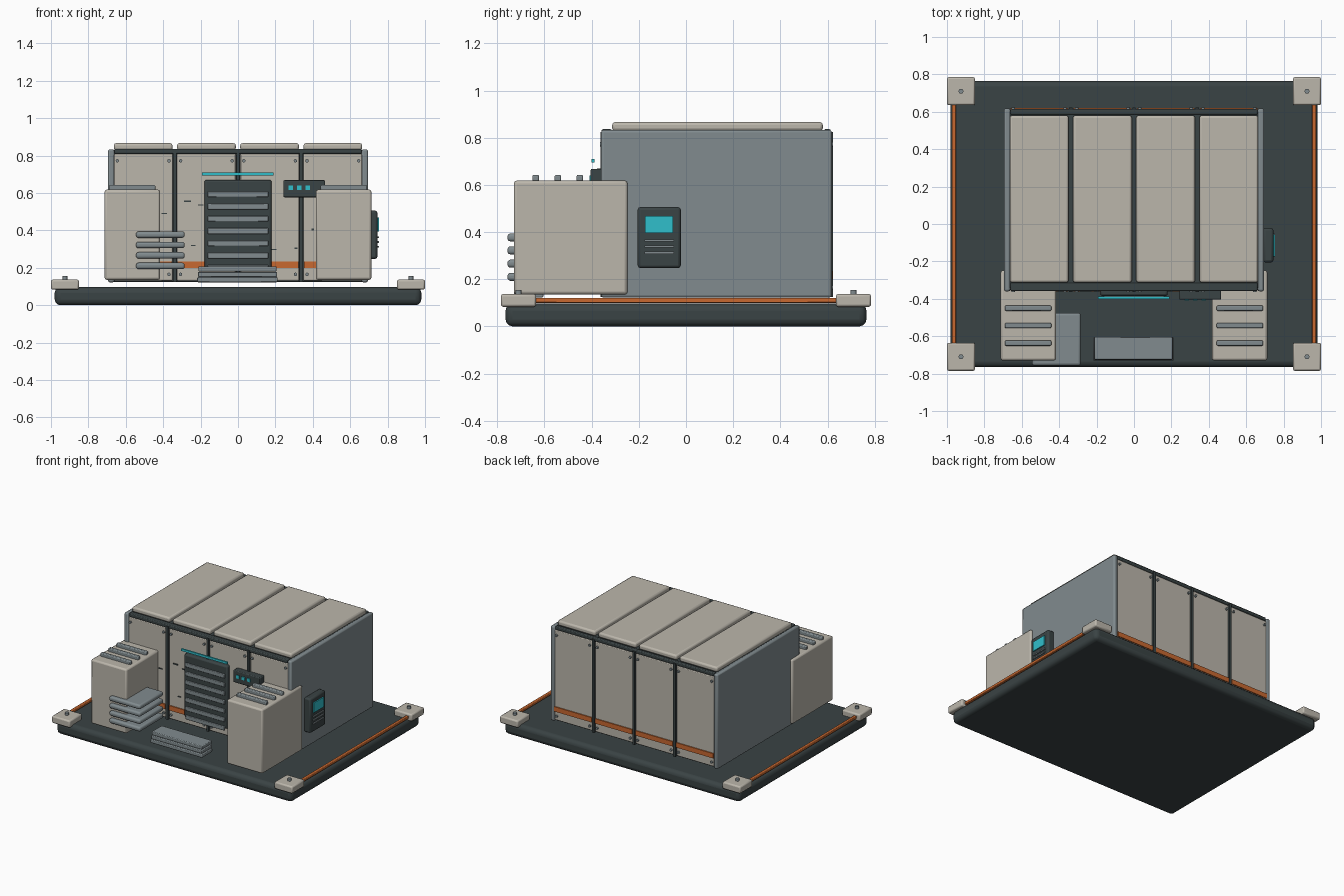
import bpy
from math import pi

cube = bpy.data.objects.get("Cube")
if cube:
    bpy.data.objects.remove(cube, do_unlink=True)


def material(name, r, g, b):
    m = bpy.data.materials.new(name)
    m.use_nodes = True
    m.diffuse_color = (r, g, b, 1)
    m.node_tree.nodes["Principled BSDF"].inputs["Base Color"].default_value = (r, g, b, 1)
    return m


CREAM = material("warm cream", 0.50, 0.47, 0.41)
GREY = material("steel grey", 0.22, 0.26, 0.275)
DARK = material("dark slate", 0.042, 0.056, 0.058)
ORANGE = material("safety orange", 0.58, 0.14, 0.03)
CYAN = material("cyan glow", 0.03, 0.52, 0.60)


def finish(name, mat, bevel=0, segments=2):
    ob = bpy.context.object
    ob.name = name
    ob.data.materials.append(mat)
    if bevel:
        mod = ob.modifiers.new("Bevel", "BEVEL")
        mod.width = bevel
        mod.segments = segments
        bpy.ops.object.shade_smooth_by_angle()
    return ob


def box(name, mat, x, y, z, bevel=0, segments=2):
    """Box given by its (low, high) extent on each axis."""
    ext = (x, y, z)
    bpy.ops.mesh.primitive_cube_add(size=1, location=[(a + b) / 2 for a, b in ext])
    ob = bpy.context.object
    ob.scale = [abs(b - a) for a, b in ext]
    bpy.ops.object.transform_apply(location=False, rotation=False, scale=True)
    return finish(name, mat, bevel, segments)


def bolt(name, loc, radius, depth, along_y=False):
    bpy.ops.mesh.primitive_cylinder_add(vertices=12, radius=radius, depth=depth, location=loc,
                                        rotation=(pi / 2 if along_y else 0, 0, 0))
    return finish(name, GREY)


def span(centre, size):
    return (centre - size / 2, centre + size / 2)


# Base slab, corner feet and side rails
box("base_slab", DARK, (-0.98, 0.98), (-0.765, 0.765), (0, 0.096), 0.03, 3)
for sx in (-1, 1):
    for sy in (-1, 1):
        box("corner_block", CREAM, span(sx * 0.925, 0.15), span(sy * 0.71, 0.15),
            (0.083, 0.137), 0.01)
        bolt("corner_bolt", (sx * 0.925, sy * 0.71, 0.145), 0.013, 0.02)
    box("side_rail", ORANGE, span(sx * 0.962, 0.022), (-0.64, 0.64), (0.1, 0.12), 0.004)

# Main housing: dark core, side walls and header bars
box("housing_core", DARK, (-0.67, 0.67), (-0.343, 0.603), (0.125, 0.83), 0.006)
for sx in (-1, 1):
    box("side_wall", GREY, span(sx * 0.678, 0.034), (-0.36, 0.618), (0.122, 0.833), 0.01)
box("front_header", DARK, (-0.66, 0.66), (-0.358, -0.315), (0.81, 0.836), 0.006)
box("back_header", DARK, (-0.66, 0.66), (0.585, 0.614), (0.81, 0.836), 0.006)

# Roof panels, wall panels with stripe and bolts
for i in range(4):
    cx = (i - 1.5) * 0.338
    box("roof_panel", CREAM, span(cx, 0.314), (-0.313, 0.58), (0.828, 0.866), 0.012)
    for face, out in ((-0.343, -1), (0.603, 1)):
        box("wall_panel", CREAM, span(cx, 0.314), (face - out * 0.01, face + out * 0.01),
            (0.132, 0.808), 0.005)
        box("wall_stripe", ORANGE, span(cx, 0.308), (face, face + out * 0.018), (0.198, 0.234))
        for bx in (-0.138, 0.138):
            for bz in (0.165, 0.772):
                bolt("panel_bolt", (cx + bx, face + out * 0.013, bz), 0.009, 0.016, True)
for sx in (-0.338, 0, 0.338):
    for y in (-0.35, 0.61):
        box("seam_strip", DARK, span(sx, 0.018), span(y, 0.026), (0.125, 0.825))

# Louvred door with light bar above
box("door", DARK, (-0.18, 0.18), (-0.385, -0.345), (0.195, 0.67), 0.012)
for i in range(7):
    box("door_slat", GREY, (-0.162, 0.162), (-0.393, -0.38), span(0.593 - i * 0.0655, 0.031), 0.004)
box("light_bar", CYAN, (-0.193, 0.19), (-0.4, -0.388), (0.694, 0.71))

# Small status display on the front
box("status_display", DARK, (0.242, 0.466), (-0.404, -0.35), (0.577, 0.668), 0.006)
for x in (0.283, 0.328, 0.373):
    box("status_light", CYAN, span(x, 0.024), (-0.41, -0.4), span(0.628, 0.024))

# Wear marks on the front panels
for x, z, w, h in ((-0.395, 0.49, 0.03, 0.006), (-0.27, 0.556, 0.04, 0.008),
                   (-0.2, 0.535, 0.03, 0.006), (0.4, 0.405, 0.012, 0.012),
                   (0.31, 0.305, 0.018, 0.008), (0.19, 0.297, 0.03, 0.006),
                   (-0.24, 0.32, 0.025, 0.006)):
    box("wear_mark", DARK, span(x, w), (-0.36, -0.352), span(z, h))

# Front cabinets with raised vent bars
for sx in (-1, 1):
    box("cabinet", CREAM, span(sx * 0.565, 0.296), (-0.73, -0.248), (0.135, 0.618), 0.012)
    for y in (-0.637, -0.543, -0.45):
        box("vent_bar", GREY, span(sx * 0.566, 0.248), span(y, 0.028), (0.61, 0.642), 0.006)

# Stacked plates beside the cabinet, and front steps
for z in (0.21, 0.266, 0.322, 0.377):
    box("stacked_plate", GREY, (-0.545, -0.285), (-0.757, -0.475), span(z, 0.034), 0.013, 3)
for i in range(3):
    box("step_slab", GREY, span(-0.003, 0.43 - i * 0.006), (-0.73 + i * 0.003, -0.605),
        span(0.136 + i * 0.029, 0.027), 0.005)

# Control terminal on the left wall
box("terminal", DARK, (0.69, 0.745), (-0.205, -0.022), (0.247, 0.506), 0.012)
box("terminal_screen", CYAN, (0.74, 0.753), (-0.174, -0.056), (0.395, 0.468))
for z in (0.312, 0.338, 0.364):
    box("terminal_key_row", GREY, (0.74, 0.753), (-0.176, -0.05), span(z, 0.009))
